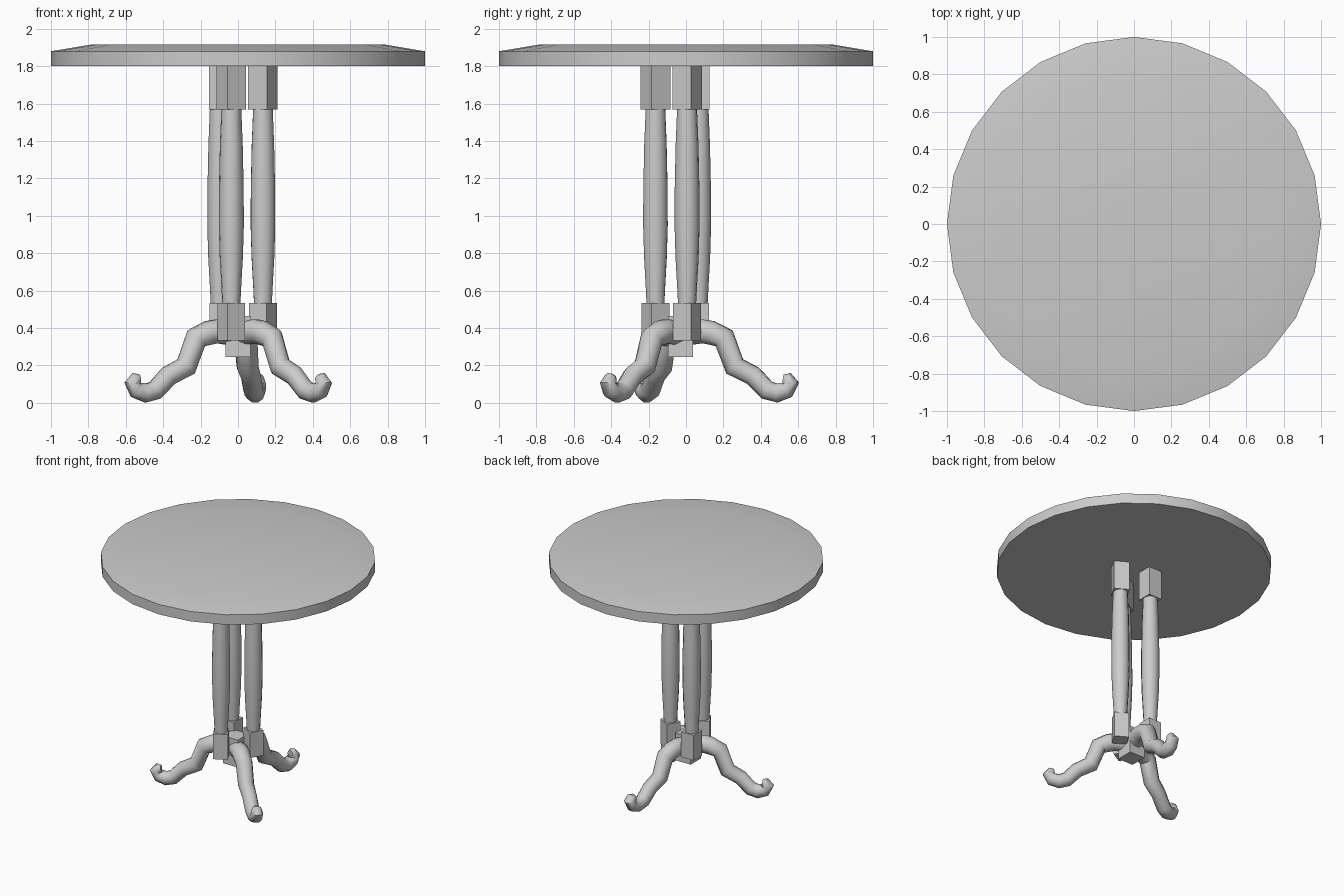
import bpy, bmesh
from math import sin, cos, pi, radians
from mathutils import Vector, Matrix

if "Cube" in bpy.data.objects:
    bpy.data.objects.remove(bpy.data.objects["Cube"])

BASE = Vector((0, -0.03, 0))   # centre of the pedestal


def finish(name, rings, caps=True):
    """Skin a list of equal-length vertex rings into a smooth-shaded object."""
    bm = bmesh.new()
    rows = [[bm.verts.new(p) for p in ring] for ring in rings]
    n = len(rows[0])
    for a, b in zip(rows, rows[1:]):
        for i in range(n):
            j = (i + 1) % n
            bm.faces.new((a[i], a[j], b[j], b[i]))
    if caps:
        bm.faces.new(rows[0][::-1])
        bm.faces.new(rows[-1])
    bmesh.ops.recalc_face_normals(bm, faces=bm.faces)
    me = bpy.data.meshes.new(name)
    bm.to_mesh(me)
    bm.free()
    ob = bpy.data.objects.new(name, me)
    bpy.context.collection.objects.link(ob)
    bpy.ops.object.select_all(action='DESELECT')
    ob.select_set(True)
    bpy.context.view_layer.objects.active = ob
    bpy.ops.object.shade_smooth_by_angle(angle=radians(40))
    return ob


def lathe(name, profile, sides, centre=(0, 0), start=0.0):
    """Turn a (radius, height) profile about a vertical axis."""
    rings = [[(centre[0] + r * cos(start + 2 * pi * i / sides),
               centre[1] + r * sin(start + 2 * pi * i / sides), z)
              for i in range(sides)] for r, z in profile]
    return finish(name, rings)


def leg(name, path, angle, sides=10):
    """Tapered tube along an (out, up, radius) path, turned to an angle."""
    pts = [Vector((r, 0, z)) for r, z, _ in path]
    side = Vector((0, 1, 0))
    turn = Matrix.Translation(BASE) @ Matrix.Rotation(angle, 4, 'Z')
    rings = []
    for k, p in enumerate(pts):
        d_in = (p - pts[max(k - 1, 0)]).normalized()
        d_out = (pts[min(k + 1, len(pts) - 1)] - p).normalized()
        up = (d_in + d_out).normalized().cross(side)
        rad = path[k][2]
        rings.append([turn @ (p + rad * (cos(2 * pi * i / sides) * side
                                         + sin(2 * pi * i / sides) * up))
                      for i in range(sides)])
    return finish(name, rings)


# Round top with a shallow chamfer
lathe("tabletop", [(1, 1.80), (1, 1.88), (0.79, 1.915)], 24)

# Central hub block joining the legs
lathe("hub", [(0.095, 0.245), (0.095, 0.465)], 4, BASE.xy, pi / 4)

# Three turned columns with square blocks at both ends
column = [(0.048, 0.52), (0.053, 0.62), (0.062, 0.78), (0.067, 0.95),
          (0.066, 1.15), (0.061, 1.38), (0.053, 1.58)]
for k in range(3):
    a = radians(15 + 120 * k)
    c = (BASE.x + 0.138 * cos(a), BASE.y + 0.138 * sin(a))
    lathe(f"column_{k + 1}", column, 14, c, a)
    lathe(f"column_foot_block_{k + 1}", [(0.077, 0.333), (0.077, 0.535)], 4, c, a)
    lathe(f"column_top_block_{k + 1}", [(0.082, 1.57), (0.082, 1.80)], 4, c, a)

# Three curved legs with curled feet
leg_path = [(0.04, 0.37, 0.065), (0.12, 0.383, 0.067), (0.165, 0.375, 0.067),
            (0.238, 0.345, 0.063), (0.295, 0.195, 0.06), (0.395, 0.145, 0.055),
            (0.47, 0.068, 0.054), (0.525, 0.053, 0.053), (0.575, 0.07, 0.05),
            (0.598, 0.105, 0.046), (0.58, 0.125, 0.04), (0.56, 0.127, 0.026)]
for k in range(3):
    leg(f"leg_{k + 1}", leg_path, radians(80 + 120 * k))
